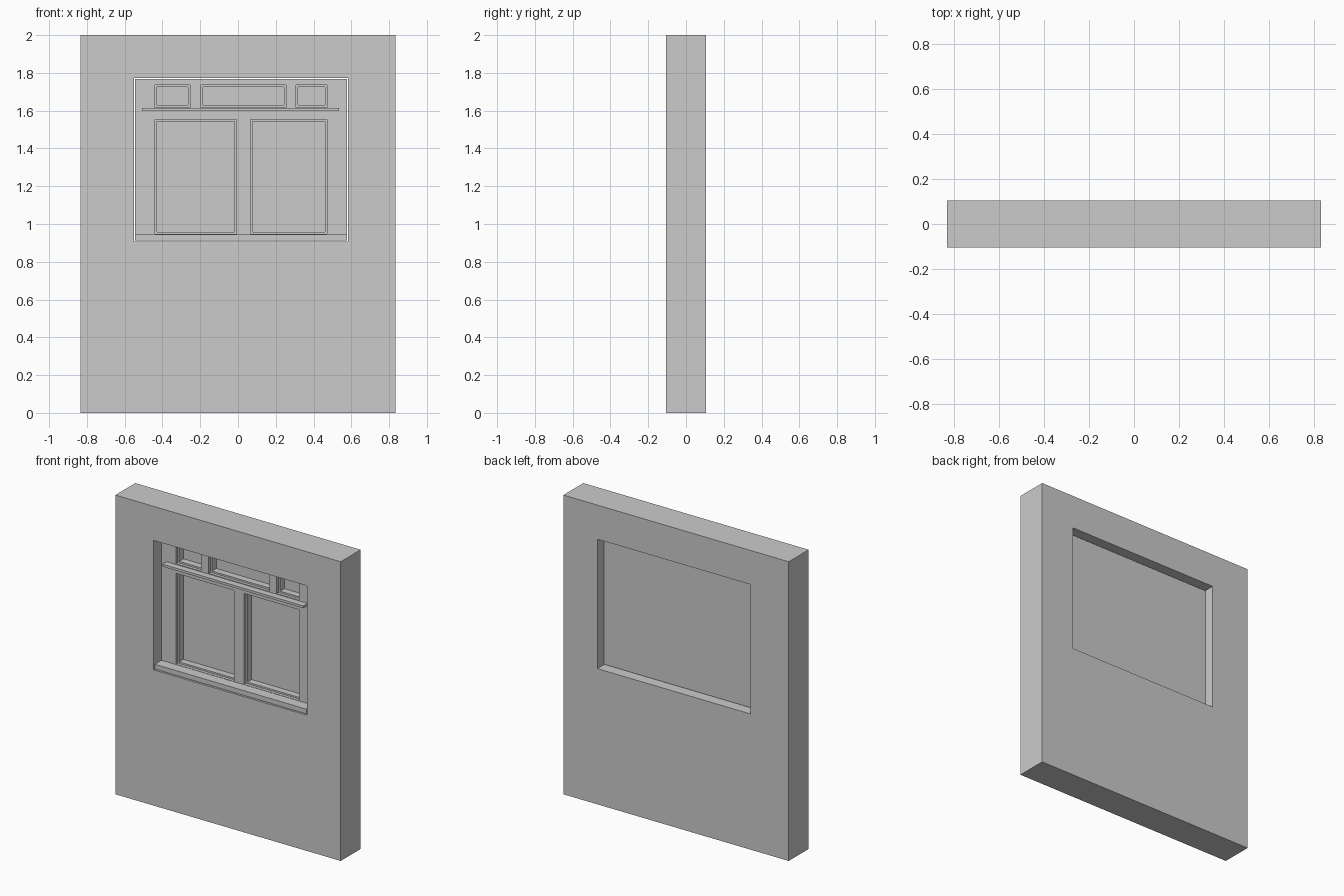
import bpy, bmesh

if "Cube" in bpy.data.objects:
    bpy.data.objects.remove(bpy.data.objects["Cube"])


def plate(name, rect, y0, y1, holes=()):
    """Upright slab over rect (x0, x1, z0, z1) with rectangular openings."""
    rects = [rect, *holes]
    xs = sorted({v for r in rects for v in r[:2]})
    zs = sorted({v for r in rects for v in r[2:]})
    bm = bmesh.new()
    grid = {(x, z): bm.verts.new((x, y0, z)) for x in xs for z in zs}
    for xa, xb in zip(xs, xs[1:]):
        for za, zb in zip(zs, zs[1:]):
            cx, cz = (xa + xb) / 2, (za + zb) / 2
            if any(h[0] < cx < h[1] and h[2] < cz < h[3] for h in holes):
                continue
            bm.faces.new([grid[p] for p in ((xa, za), (xb, za), (xb, zb), (xa, zb))])
    loose = [v for v in bm.verts if not v.link_faces]
    bmesh.ops.delete(bm, geom=loose, context='VERTS')
    ext = bmesh.ops.extrude_face_region(bm, geom=bm.faces[:], use_keep_orig=True)
    moved = [g for g in ext["geom"] if isinstance(g, bmesh.types.BMVert)]
    bmesh.ops.translate(bm, verts=moved, vec=(0, y1 - y0, 0))
    bmesh.ops.recalc_face_normals(bm, faces=bm.faces[:])
    mesh = bpy.data.meshes.new(name)
    bm.to_mesh(mesh)
    bm.free()
    obj = bpy.data.objects.new(name, mesh)
    bpy.context.collection.objects.link(obj)
    return obj


def inset(r, d):
    return (r[0] + d, r[1] - d, r[2] + d, r[3] - d)


# Wall with its through opening
opening = (-0.55, 0.582, 0.907, 1.772)
plate("wall", (-0.833, 0.833, 0, 2), -0.105, 0.105, [opening])

# Window lights: three small above the rail, two large below
lights = [(xa, xb, 1.618, 1.735) for xa, xb in
          ((-0.439, -0.254), (-0.196, 0.254), (0.307, 0.471))]
lights += [(xa, xb, 0.946, 1.554) for xa, xb in
           ((-0.439, -0.007), (0.065, 0.471))]

# Frame sits in the opening with a narrow gap, closed by a flat back panel
window = inset(opening, 0.005)
plate("window_frame", window, -0.03, 0.035, lights)
plate("window_back_panel", window, 0.035, 0.04)

# Stepped glazing bead inside each light
for i, r in enumerate(lights):
    plate(f"glazing_bead_{i + 1}", r, -0.01, 0.035, [inset(r, 0.011)])

# Projecting transom rail and sill
plate("transom_rail", (-0.508, 0.534, 1.597, 1.613), -0.073, -0.03)
plate("window_sill", (window[0], window[1], window[2], 0.944), -0.1, -0.03)
